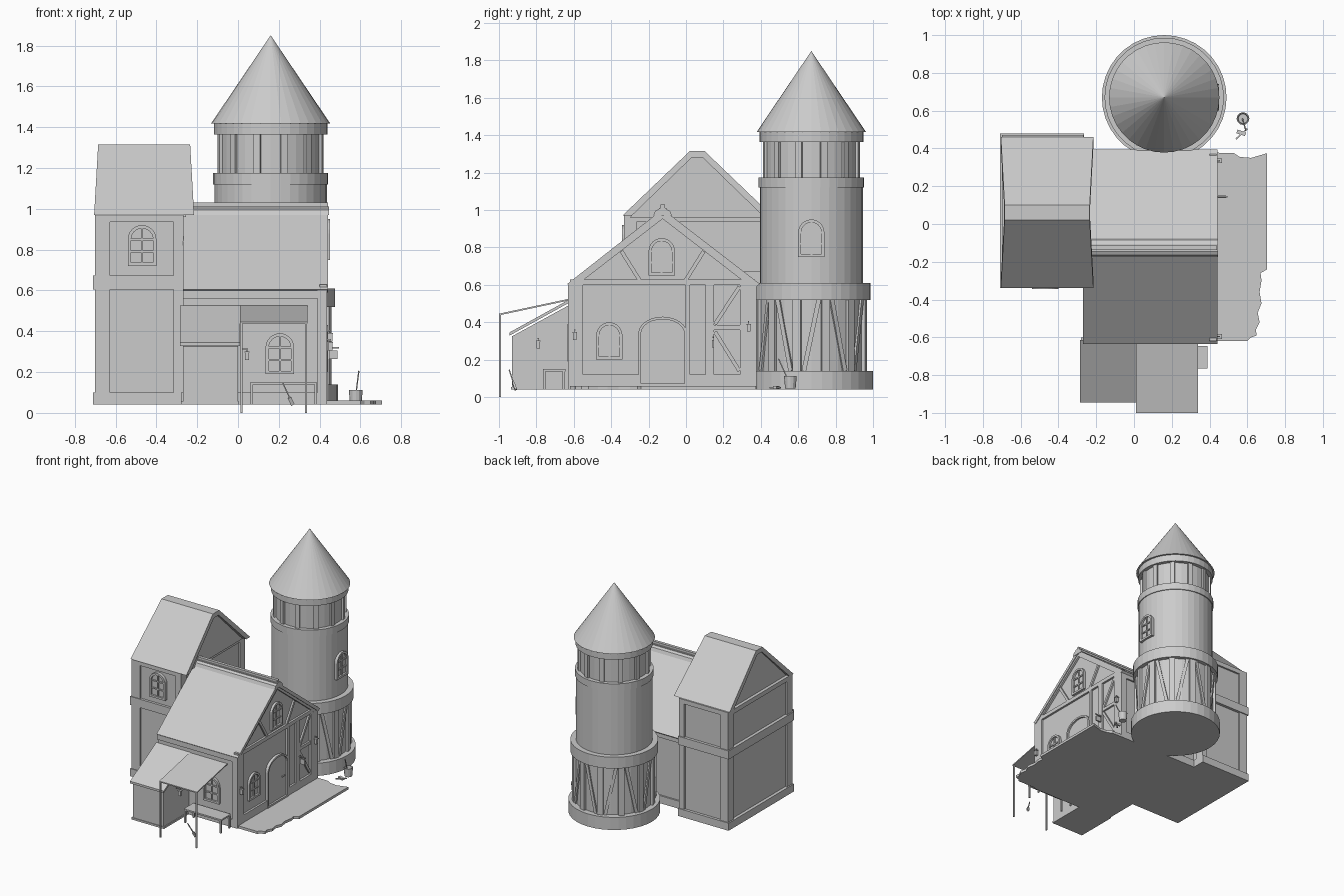
import bpy, bmesh, math
from mathutils import Matrix, Vector

stone = bpy.data.materials.new("plain grey")
stone.diffuse_color = (0.6, 0.6, 0.6, 1)


def finish(name, bm, M=None):
    if M is not None:
        bm.transform(M)
    bmesh.ops.recalc_face_normals(bm, faces=bm.faces)
    me = bpy.data.meshes.new(name)
    bm.to_mesh(me)
    bm.free()
    me.materials.append(stone)
    ob = bpy.data.objects.new(name, me)
    bpy.context.collection.objects.link(ob)
    return ob


def facing(deg, origin=(0, 0, 0)):
    """Local u right, v up, w outward; 0 degrees faces -y, 90 faces +x."""
    base = Matrix(((1, 0, 0, 0), (0, 0, -1, 0), (0, 1, 0, 0), (0, 0, 0, 1)))
    return Matrix.Translation(origin) @ Matrix.Rotation(math.radians(deg), 4, 'Z') @ base


def box(name, x0, x1, y0, y1, z0, z1, M=None):
    bm = bmesh.new()
    bmesh.ops.create_cube(bm, size=1)
    for v in bm.verts:
        v.co = ((x0 + x1) / 2 + v.co.x * (x1 - x0), (y0 + y1) / 2 + v.co.y * (y1 - y0),
                (z0 + z1) / 2 + v.co.z * (z1 - z0))
    return finish(name, bm, M)


def prism(name, pts, w0, w1, M):
    bm = bmesh.new()
    f = bm.faces.new([bm.verts.new((u, v, w0)) for u, v in pts])
    ext = bmesh.ops.extrude_face_region(bm, geom=[f])
    for v in ext['geom']:
        if isinstance(v, bmesh.types.BMVert):
            v.co.z = w1
    return finish(name, bm, M)


def beam(name, p, q, width, depth, normal):
    p, q, n = Vector(p), Vector(q), Vector(normal)
    z = (q - p).normalized()
    n = (n - z * n.dot(z)).normalized()
    R = Matrix((n.cross(z), n, z)).transposed().to_4x4()
    L = (q - p).length / 2
    return box(name, -width / 2, width / 2, -depth / 2, depth / 2, -L, L,
               Matrix.Translation((p + q) / 2) @ R)


def lathe(name, prof, c, n):
    bm = bmesh.new()
    rings = []
    for r, z in prof:
        if r < 1e-4:
            rings.append([bm.verts.new((c[0], c[1], z))] * n)
        else:
            rings.append([bm.verts.new((c[0] + r * math.cos(2 * math.pi * i / n),
                                        c[1] + r * math.sin(2 * math.pi * i / n), z)) for i in range(n)])
    for a, b in zip(rings, rings[1:]):
        for i in range(n):
            j = (i + 1) % n
            bm.faces.new(list(dict.fromkeys((a[i], a[j], b[j], b[i]))))
    return finish(name, bm)


def arch(w, h, rise, inset=0.0, n=12):
    a, top = w / 2 - inset, h - rise
    pts = [(-a, inset), (a, inset)]
    return pts + [(a * math.cos(math.pi * i / n), top + (rise - inset) * math.sin(math.pi * i / n))
                  for i in range(n + 1)]


def arch_frame(name, w, h, rise, t, depth, M):
    bm = bmesh.new()
    loops = [[bm.verts.new((u, v, d)) for u, v in arch(w, h, rise, i)]
             for i, d in ((0, -0.01), (0, depth), (t, depth), (t, -0.01))]
    n = len(loops[0])
    for a, b in zip(loops, loops[1:]):
        for i in range(n):
            bm.faces.new((a[i], a[(i + 1) % n], b[(i + 1) % n], b[i]))
    finish(name, bm, M)


def window(name, M, w=0.14, h=0.2):
    arch_frame(name + "_frame", w, h, w / 2, 0.016, 0.018, M)
    prism(name + "_pane", arch(w, h, w / 2, 0.01), -0.01, 0.003, M)
    box(name + "_mullion", -0.005, 0.005, 0.01, h - 0.01, 0, 0.011, M)
    for v in (0.07, 0.13):
        box(name + "_bar", -w / 2 + 0.01, w / 2 - 0.01, v - 0.005, v + 0.005, 0, 0.011, M)


def lantern(M):
    box("lantern_body", -0.01, 0.01, -0.025, 0.012, 0.012, 0.032, M)
    box("lantern_cap", -0.013, 0.013, 0.012, 0.017, 0.009, 0.035, M)
    box("lantern_bracket", -0.003, 0.003, 0.025, 0.031, -0.01, 0.026, M)
    box("lantern_hook", -0.002, 0.002, 0.015, 0.03, 0.02, 0.024, M)


SIDE = facing(90)

# Main hall: gabled body, roof shell, ridge caps
prism("hall_body", [(-0.615, 0.04), (0.365, 0.04), (0.365, 0.59), (-0.125, 0.98), (-0.615, 0.59)], -0.27, 0.42, SIDE)
prism("hall_roof", [(-0.635, 0.605), (-0.125, 1.005), (0.395, 0.605), (0.375, 0.59), (-0.125, 0.975), (-0.615, 0.59)],
      -0.27, 0.442, SIDE)
prism("ridge_cap", [(-0.175, 0.97), (-0.165, 0.995), (-0.145, 1.005), (-0.145, 1.012), (-0.105, 1.012),
                    (-0.105, 1.005), (-0.085, 0.995), (-0.075, 0.97)], -0.26, 0.446, SIDE)
box("ridge_beam", -0.26, 0.44, -0.137, -0.113, 1.0, 1.03)

# Hall timber frame on the door side
for y0, y1 in ((-0.63, -0.55), (-0.002, 0.022), (0.105, 0.15), (0.29, 0.378)):
    box("hall_post", 0.40, 0.437, y0, y1, 0.04, 0.605)
for y0, y1 in ((-0.63, -0.25), (0.0, 0.378)):
    box("hall_sill", 0.40, 0.436, y0, y1, 0.04, 0.12)
box("hall_tie_beam", 0.40, 0.436, -0.62, 0.37, 0.60, 0.63)
box("hall_mid_rail", 0.41, 0.434, 0.15, 0.29, 0.36, 0.385)
for s in (-1, 1):
    beam("gable_rafter", (0.425, -0.125 + s * 0.475, 0.605), (0.425, -0.125, 0.972), 0.03, 0.022, (1, 0, 0))
    beam("gable_brace", (0.424, -0.125 + s * 0.12, 0.62), (0.424, -0.125 + s * 0.22, 0.78), 0.02, 0.018, (1, 0, 0))
beam("wall_brace", (0.424, 0.155, 0.39), (0.424, 0.285, 0.59), 0.02, 0.018, (1, 0, 0))
beam("wall_brace", (0.424, 0.285, 0.14), (0.424, 0.155, 0.35), 0.02, 0.018, (1, 0, 0))
# Front and back walls of the hall
for y0, y1 in ((-0.63, -0.6), (0.35, 0.378)):
    box("hall_corner_post", 0.39, 0.436, y0, y1, 0.04, 0.605)
    box("hall_wall_sill", -0.28, 0.43, y0, y1, 0.04, 0.10)
    box("hall_wall_plate", -0.27, 0.43, y0, y1, 0.56, 0.60)

# Door and windows
door = facing(90, (0.42, -0.125, 0.06))
arch_frame("door_frame", 0.26, 0.37, 0.09, 0.014, 0.022, door)
prism("door_leaf", arch(0.26, 0.37, 0.09, 0.01), -0.01, 0.008, door)
box("door_handle", 0.06, 0.095, 0.172, 0.178, 0.008, 0.016, door)
window("gable_window", facing(90, (0.42, -0.13, 0.65)))
window("side_window", facing(90, (0.42, -0.41, 0.2)))
window("porch_window", facing(0, (0.205, -0.615, 0.19)))
window("wing_window", facing(0, (-0.47, -0.325, 0.72)))
window("tower_window", facing(90, (0.432, 0.67, 0.75)))

# Left wing: core, frame and bands
box("wing_core", -0.685, -0.28, -0.318, 0.458, 0.04, 0.97)
box("wing_base", -0.71, -0.265, -0.338, 0.48, 0.04, 0.10)
box("wing_band", -0.71, -0.265, -0.338, 0.48, 0.605, 0.672)
box("wing_top_beam", -0.70, -0.268, -0.332, 0.472, 0.935, 0.97)
for x0, x1 in ((-0.70, -0.628), (-0.315, -0.268)):
    for y0, y1 in ((-0.332, -0.265), (0.405, 0.472)):
        box("wing_post", x0, x1, y0, y1, 0.05, 0.96)
prism("wing_gable", [(-0.30, 0.96), (0.44, 0.96), (0.10, 1.285), (0.02, 1.285)], -0.675, -0.255, SIDE)
roof = prism("wing_roof", [(-0.34, 0.97), (0.02, 1.315), (0.10, 1.315), (0.46, 0.97),
                           (0.41, 0.97), (0.09, 1.28), (0.03, 1.28), (-0.29, 0.97)], -0.705, -0.215, SIDE)
for v in roof.data.vertices:
    k = 1 - 0.08 * (v.co.z - 0.97) / 0.345
    v.co.x = -0.457 + (v.co.x + 0.457) * k

# Round tower
C = (0.16, 0.67)
lathe("tower_body", [(0, 0.04), (0.33, 0.04), (0.33, 0.14), (0.285, 0.14), (0.285, 0.52), (0.316, 0.52),
                     (0.316, 0.61), (0.275, 0.61), (0.275, 1.12), (0.282, 1.12), (0.282, 1.175), (0.25, 1.175),
                     (0.25, 1.365), (0.278, 1.365), (0.278, 1.42), (0, 1.42)], C, 36)
lathe("tower_roof", [(0, 1.418), (0.292, 1.418), (0, 1.85)], C, 36)


def around(deg, r, z):
    a = math.radians(deg)
    return Vector((C[0] + r * math.cos(a), C[1] + r * math.sin(a), z))


for i in range(12):
    a = 30 * i + 15
    n = around(a, 1, 0) - Vector((*C, 0))
    beam("tower_post", around(a, 0.29, 0.13), around(a, 0.29, 0.53), 0.045, 0.025, n)
    beam("lantern_room_post", around(a, 0.252, 1.17), around(a, 0.252, 1.37), 0.035, 0.024, n)
    s = 1 if i % 2 else -1
    m = around(a + 15, 1, 0) - Vector((*C, 0))
    beam("tower_brace", around(a + 15 - s * 8, 0.287, 0.14), around(a + 15 + s * 8, 0.287, 0.52), 0.024, 0.02, m)

# Lean-to shed and awning
prism("shed_body", [(-0.93, 0.04), (-0.61, 0.04), (-0.61, 0.50), (-0.93, 0.325)], -0.27, 0.0, SIDE)
box("shed_base", -0.28, 0.006, -0.936, -0.62, 0.04, 0.055)
prism("shed_roof", [(-0.945, 0.345), (-0.615, 0.527), (-0.615, 0.51), (-0.945, 0.328)], -0.285, 0.01, SIDE)
prism("awning", [(-1.0, 0.446), (-0.62, 0.527), (-0.62, 0.518), (-1.0, 0.437)], 0.01, 0.34, SIDE)
for x in (0.017, 0.333):
    box("awning_post", x - 0.005, x + 0.005, -0.999, -0.989, 0, 0.443)

# Bench under the awning, leaning broom
box("bench_top", 0.06, 0.388, -0.765, -0.645, 0.138, 0.15)
for x in (0.068, 0.38):
    for y in (-0.757, -0.653):
        box("bench_leg", x - 0.006, x + 0.006, y - 0.006, y + 0.006, 0.04, 0.14)
beam("broom_handle", (0.22, -0.945, 0.145), (0.255, -0.92, 0.07), 0.006, 0.006, (0, 1, 0))
beam("broom_head", (0.252, -0.922, 0.075), (0.268, -0.91, 0.04), 0.018, 0.012, (0, 1, 0))

# Paved path with a ragged edge
prism("path", [(0.42, -0.62), (0.60, -0.62), (0.62, -0.60), (0.65, -0.59), (0.645, -0.56), (0.665, -0.52),
               (0.655, -0.47), (0.675, -0.42), (0.665, -0.36), (0.675, -0.30), (0.67, -0.26), (0.705, -0.24),
               (0.705, 0.375), (0.62, 0.35), (0.56, 0.355), (0.53, 0.375), (0.42, 0.378)],
      0.04, 0.06, Matrix.Identity(4))

# Lanterns, hanging sign, bucket and tools
for M in (facing(90, (0.022, -0.79, 0.285)), facing(90, (0.43, -0.595, 0.33)), facing(90, (0.43, 0.335, 0.375))):
    lantern(M)
box("sign_bracket", 0.43, 0.495, 0.141, 0.147, 0.315, 0.323)
box("sign_board", 0.445, 0.488, 0.138, 0.15, 0.265, 0.305)
lathe("bucket", [(0, 0.045), (0.028, 0.045), (0.034, 0.112), (0.028, 0.112), (0.025, 0.06), (0, 0.06)],
      (0.577, 0.558), 12)
beam("bucket_mop", (0.575, 0.555, 0.07), (0.592, 0.495, 0.205), 0.006, 0.006, (1, 0, 0))
beam("tool_handle", (0.54, 0.45, 0.05), (0.60, 0.505, 0.05), 0.008, 0.008, (0, 0, 1))
beam("tool_head", (0.545, 0.49, 0.052), (0.59, 0.475, 0.052), 0.02, 0.015, (0, 0, 1))
